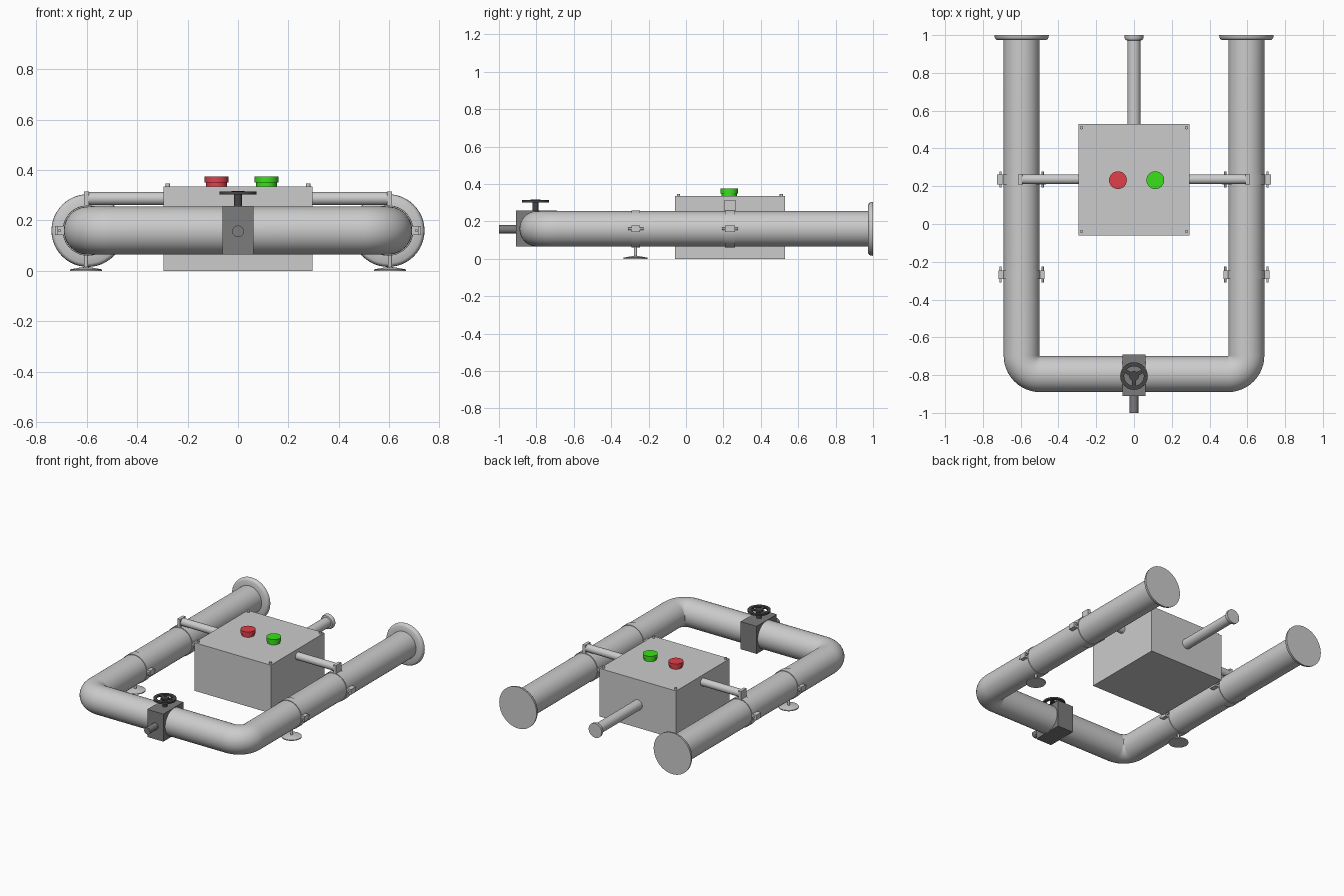
import bpy, bmesh
from math import pi, sin, cos, radians
from mathutils import Vector, Matrix

if "Cube" in bpy.data.objects:
    bpy.data.objects.remove(bpy.data.objects["Cube"])

def material(name, rgb):
    m = bpy.data.materials.new(name)
    m.diffuse_color = (*rgb, 1)
    m.use_nodes = True
    m.node_tree.nodes["Principled BSDF"].inputs["Base Color"].default_value = m.diffuse_color
    return m

RED = material("red", (0.75, 0.05, 0.07))
GREEN = material("green", (0.04, 0.75, 0.01))
DARK = material("dark_grey", (0.2, 0.2, 0.2))
BLACK = material("charcoal", (0.06, 0.06, 0.06))

def finish(bm, name, mat=None, smooth=True):
    bmesh.ops.recalc_face_normals(bm, faces=bm.faces)
    me = bpy.data.meshes.new(name)
    bm.to_mesh(me)
    bm.free()
    ob = bpy.data.objects.new(name, me)
    bpy.context.collection.objects.link(ob)
    if mat:
        me.materials.append(mat)
    if smooth:
        bpy.context.view_layer.objects.active = ob
        bpy.ops.object.select_all(action='DESELECT')
        ob.select_set(True)
        bpy.ops.object.shade_smooth_by_angle(angle=radians(35))
    return ob

def skin(name, rings, mat=None, loop=False):
    """Bridge rings of points; cap the ends unless the rings form a loop."""
    bm = bmesh.new()
    rs = [[bm.verts.new(p) for p in r] for r in rings]
    n = len(rs[0])
    for a, b in zip(rs, rs[1:] + rs[:1] if loop else rs[1:]):
        for i in range(n):
            j = (i + 1) % n
            bm.faces.new((a[i], a[j], b[j], b[i]))
    if not loop:
        bm.faces.new(rs[0])
        bm.faces.new(rs[-1])
    return finish(bm, name, mat)

AXES = {'X': Vector((1, 0, 0)), 'Y': Vector((0, 1, 0)), 'Z': Vector((0, 0, 1))}

def lathe(name, profile, axis, loc, mat=None, n=32, loop=False):
    """Revolve (radius, offset) pairs about an axis through loc."""
    d = AXES[axis]
    q = d.to_track_quat('Z', 'Y')
    rings = [[Vector(loc) + q @ Vector((r * cos(2*pi*i/n), r * sin(2*pi*i/n), t))
              for i in range(n)] for r, t in profile]
    return skin(name, rings, mat, loop)

def rod(name, r, a, b, axis, loc, mat=None, n=32):
    return lathe(name, [(r, a), (r, b)], axis, loc, mat, n)

def box(name, lo, hi, mat=None):
    bm = bmesh.new()
    lo, hi = Vector(lo), Vector(hi)
    bmesh.ops.create_cube(bm, size=1, matrix=Matrix.Translation((lo + hi) / 2)
                          @ Matrix.Diagonal((*(hi - lo), 1)))
    return finish(bm, name, mat, False)

# U-shaped main pipe with tight elbows
PR, PX, PZ, PY = 0.095, 0.595, 0.16, -0.795
BR = 0.098
path = [(-PX, 0.99, -90)]
for s in (-1, 1):
    for k in range(13):
        h = -90 + 90 * k / 12 + (90 if s > 0 else 0)
        cx, cy = s * (PX - BR), PY + BR
        path.append((cx + BR * sin(radians(h)), cy - BR * cos(radians(h)), h))
path.append((PX, 0.99, 90))
rings = []
for x, y, h in path:
    a = radians(h)
    side = Vector((sin(a), -cos(a), 0))
    rings.append([Vector((x, y, PZ)) + side * PR * cos(2*pi*i/48)
                  + Vector((0, 0, PR * sin(2*pi*i/48))) for i in range(48)])
skin("main_pipe", rings)

# Control box with lid screws and two buttons
box("control_box", (-0.295, -0.06, 0), (0.295, 0.53, 0.335))
for x in (-0.278, 0.278):
    for y in (-0.04, 0.51):
        rod("lid_screw", 0.009, 0.33, 0.347, 'Z', (x, y, 0), n=16)
for x, m, nm in ((-0.085, RED, "stop_button"), (0.113, GREEN, "start_button")):
    lathe(nm, [(0.041, 0.333), (0.041, 0.35), (0.047, 0.35), (0.047, 0.375)],
          'Z', (x, 0.232, 0), m)

# Rear outlet pipe with flared end
lathe("rear_outlet", [(0.035, 0.5), (0.035, 0.972), (0.045, 0.974), (0.05, 0.985), (0.05, 1)],
      'Y', (0, 0, PZ))

# Parts repeated on both legs
for s in (-1, 1):
    x = s * PX
    lathe("end_flange", [(0.09, 0.974), (0.13, 0.974), (0.138, 0.979), (0.143, 0.988), (0.144, 1)],
          'Y', (x, 0, PZ), n=48)

    # Clamp bands with bolted ears
    for nm, y, w, r in (("arm_clamp", 0.235, 0.027, 0.1), ("foot_clamp", -0.268, 0.023, 0.099)):
        lathe(nm, [(0.09, -w), (r, -w), (r, w), (0.09, w)], 'Y', (x, y, PZ), n=48, loop=True)
        reach = 0.13 if nm == "arm_clamp" else 0.122
        for e in (-1, 1):
            xs = sorted((x + e * 0.093, x + e * reach))
            box("clamp_ear", (xs[0], y - w, PZ - 0.018), (xs[1], y + w, PZ + 0.018))
            rod("clamp_bolt", 0.006, -0.042, 0.042, 'Y', (x + e * 0.112, y, PZ), n=16)

    # Support arm from the box to the clamp
    xs = sorted((s * 0.28, s * 0.6))
    rod("support_arm", 0.026, xs[0], xs[1], 'X', (0, 0.237, 0.287))
    xs = sorted((s * 0.59, s * 0.611))
    box("arm_end_block", (xs[0], 0.207, 0.25), (xs[1], 0.265, 0.315))

    # Levelling foot
    lathe("foot", [(0.064, 0), (0.064, 0.006), (0.02, 0.014), (0.008, 0.015), (0.008, 0.075)],
          'Z', (s * 0.602, -0.27, 0))

# Valve body, front stub and stem
VY = -0.805
box("valve_body", (-0.062, -0.91, 0.065), (0.062, -0.69, 0.257), DARK)
rod("valve_stub", 0.023, -1, -0.9, 'Y', (0, 0, 0.157), DARK)
rod("valve_stem", 0.016, 0.25, 0.305, 'Z', (0, VY, 0), BLACK)

# Handwheel: rim, hub and three spokes
lathe("wheel_rim", [(0.052, 0.302), (0.073, 0.302), (0.073, 0.314), (0.052, 0.314)],
      'Z', (0, VY, 0), BLACK, n=40, loop=True)
rod("wheel_hub", 0.026, 0.302, 0.316, 'Z', (0, VY, 0), BLACK)
for a in (30, 150, 270):
    sp = box("wheel_spoke", (0.02, -0.01, 0.303), (0.056, 0.01, 0.313), BLACK)
    sp.rotation_euler.z = radians(a)
    sp.location.y = VY
